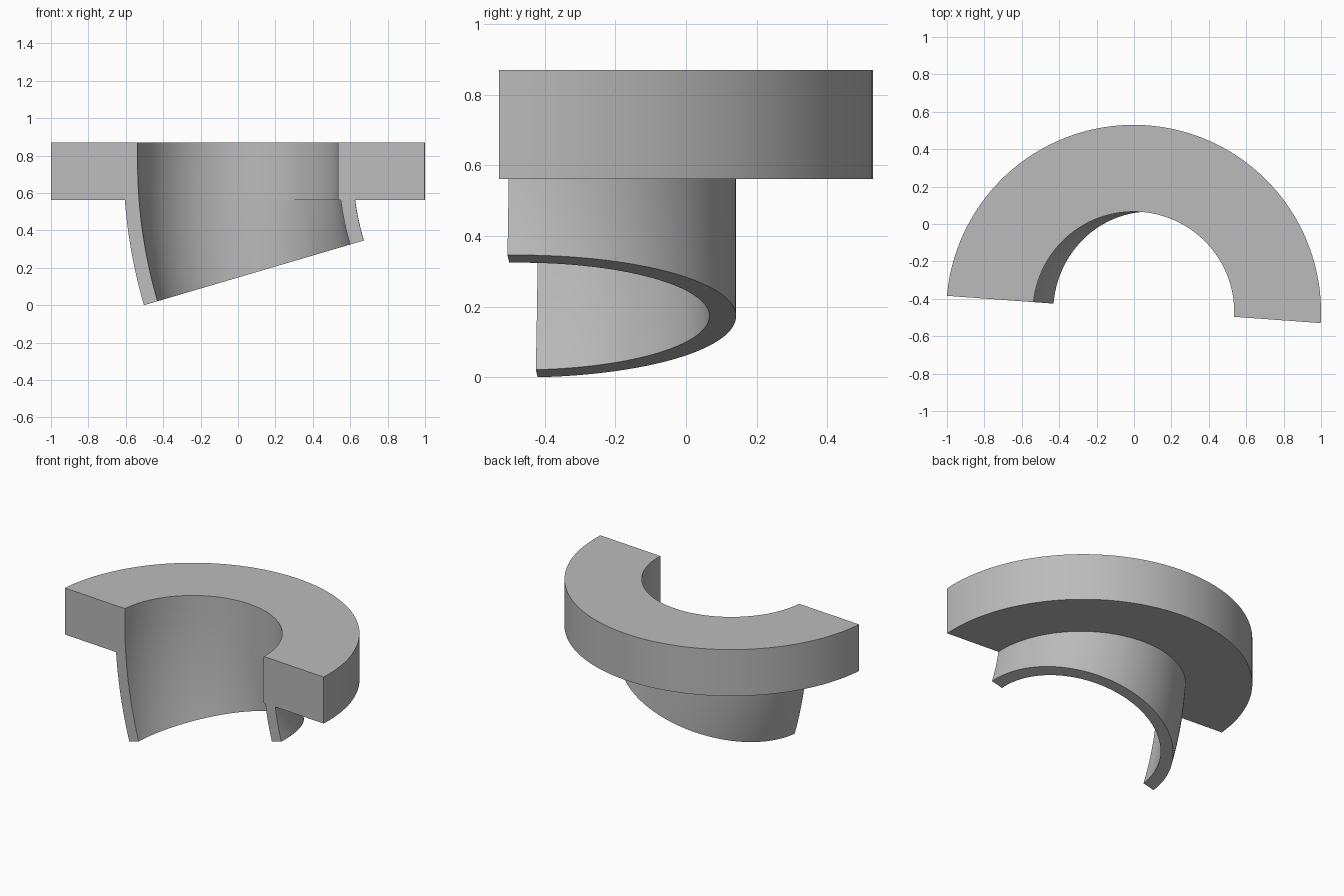
import bpy, bmesh, math
from mathutils import Vector

if "Cube" in bpy.data.objects:
    bpy.data.objects.remove(bpy.data.objects["Cube"], do_unlink=True)

SEGMENTS = 160
CENTER = Vector((-0.002, -0.472, 0))
TOP, UNDERSIDE = 0.87, 0.562
OUTER, BORE, PIPE_OUTER = 1.002, 0.538, 0.614
BEND_START, BEND_RADIUS, BEND_ANGLE = 0.77, 2.116, math.radians(16.4)
CUT_POINT, CUT_NORMAL = Vector((0, -0.457, 0)), Vector((0.073, 1, 0)).normalized()

grey = bpy.data.materials.new("plain grey")
grey.use_nodes = True
color = (0.5, 0.5, 0.5, 1)
grey.diffuse_color = color
grey.node_tree.nodes["Principled BSDF"].inputs["Base Color"].default_value = color


def half_ring(name, inner, outer, levels, place):
    """Revolve a wall section, place each point, then cut the ring in two."""
    bm = bmesh.new()
    section = [(inner, t) for t in levels] + [(outer, t) for t in reversed(levels)]
    rings = []
    for i in range(SEGMENTS):
        a = math.tau * i / SEGMENTS
        rings.append([bm.verts.new(place(r * math.cos(a), r * math.sin(a), t))
                      for r, t in section])
    n = len(section)
    for i in range(SEGMENTS):
        one, two = rings[i - 1], rings[i]
        for j in range(n):
            bm.faces.new((one[j - 1], one[j], two[j], two[j - 1]))
    # Vertical cut with flat end faces
    bmesh.ops.bisect_plane(bm, geom=bm.verts[:] + bm.edges[:] + bm.faces[:], dist=1e-5,
                           plane_co=CUT_POINT, plane_no=CUT_NORMAL, clear_inner=True)
    bmesh.ops.holes_fill(bm, edges=[e for e in bm.edges if e.is_boundary], sides=0)
    bmesh.ops.recalc_face_normals(bm, faces=bm.faces[:])
    mesh = bpy.data.meshes.new(name)
    bm.to_mesh(mesh)
    bm.free()
    mesh.materials.append(grey)
    ob = bpy.data.objects.new(name, mesh)
    bpy.context.collection.objects.link(ob)
    bpy.ops.object.select_all(action='DESELECT')
    ob.select_set(True)
    bpy.context.view_layer.objects.active = ob
    bpy.ops.object.shade_smooth_by_angle(angle=math.radians(30))
    return ob


def straight(x, y, z):
    return CENTER + Vector((x, y, z))


def bent(x, y, angle):
    reach = BEND_RADIUS - x
    return CENTER + Vector((BEND_RADIUS - reach * math.cos(angle), y,
                            BEND_START - reach * math.sin(angle)))


# Thick flange and the curved pipe wall below it
half_ring("flange", BORE, OUTER, [UNDERSIDE, TOP], straight)
half_ring("bent_pipe", BORE, PIPE_OUTER, [BEND_ANGLE * i / 16 for i in range(17)], bent)
